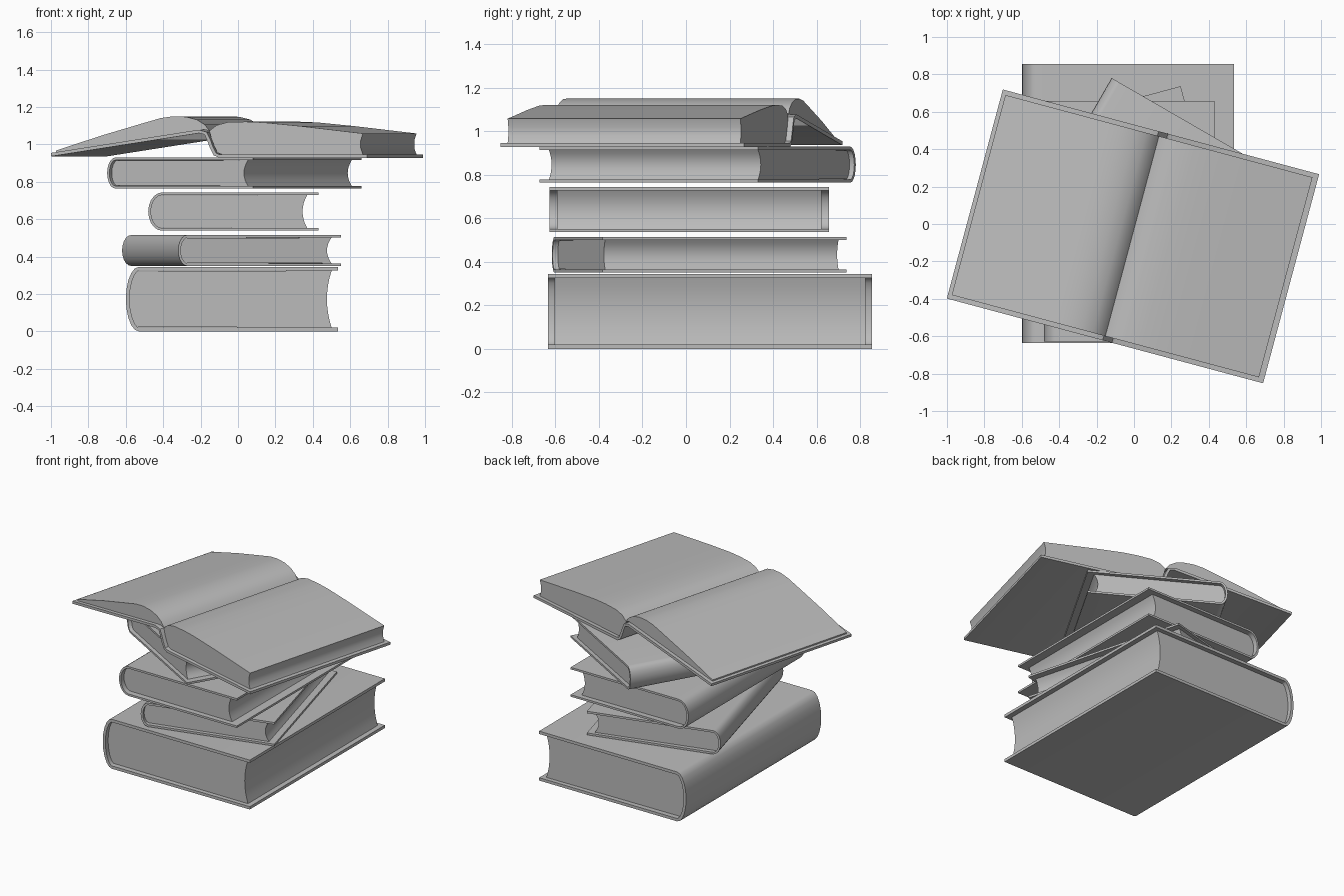
import bpy, bmesh, math
from mathutils import Vector

cube = bpy.data.objects.get("Cube")
if cube:
    bpy.data.objects.remove(cube, do_unlink=True)

grey = bpy.data.materials.new("plain grey")
grey.use_nodes = True
grey.diffuse_color = (0.5, 0.5, 0.5, 1)
bsdf = next(n for n in grey.node_tree.nodes if n.type == "BSDF_PRINCIPLED")
bsdf.inputs["Base Color"].default_value = grey.diffuse_color


def prism(name, outline, length, place, turn):
    """Extrude an x/z outline along y, then turn and place it."""
    bm = bmesh.new()
    face = bm.faces.new([bm.verts.new((x, -length / 2, z)) for x, z in outline])
    ext = bmesh.ops.extrude_face_region(bm, geom=[face], use_keep_orig=True)
    moved = [g for g in ext["geom"] if isinstance(g, bmesh.types.BMVert)]
    bmesh.ops.translate(bm, verts=moved, vec=(0, length, 0))
    bmesh.ops.recalc_face_normals(bm, faces=bm.faces)
    mesh = bpy.data.meshes.new(name)
    bm.to_mesh(mesh)
    bm.free()
    mesh.materials.append(grey)
    obj = bpy.data.objects.new(name, mesh)
    obj.location = place
    obj.rotation_euler.z = math.radians(turn)
    bpy.context.collection.objects.link(obj)
    bpy.ops.object.select_all(action="DESELECT")
    obj.select_set(True)
    bpy.context.view_layer.objects.active = obj
    bpy.ops.object.shade_smooth_by_angle(angle=math.radians(35))
    return obj


def offset(path, thick):
    """Shift a path to its right hand side by the board thickness."""
    pts = [Vector(p) for p in path]
    out = []
    for i, p in enumerate(pts):
        t = (pts[min(i + 1, len(pts) - 1)] - pts[max(i - 1, 0)]).normalized()
        out.append((p.x + t.y * thick, p.y - t.x * thick))
    return out


def closed_book(name, w, l, h, depth, thick, gap, inset, place, turn):
    # Case: flat boards joined by a rounded spine on the -x side
    path = [(w / 2, 0)]
    for k in range(11):
        a = math.pi * (k / 10 - 0.5)
        path.append((-w / 2 + depth * (1 - math.cos(a)), h / 2 * (1 + math.sin(a))))
    path.append((w / 2, h))
    inner = offset(path, thick)
    prism(name + "_cover", path + inner[::-1], l, place, turn)
    # Pages: rounded at the spine, hollow at the fore edge
    pages = inner[2:-2]
    for k in range(9):
        s = 1 - k / 4
        pages.append((w / 2 - gap - 0.025 * (1 - s * s), h / 2 + s * (h / 2 - thick)))
    prism(name + "_pages", pages, l - 2 * inset, place, turn)


closed_book("bottom_book", 1.135, 1.49, 0.345, 0.07, 0.02, 0.035, 0.03,
            (-0.032, 0.11, 0), 0)
closed_book("second_book", 0.9, 1.16, 0.165, 0.05, 0.014, 0.045, 0.025,
            (-0.035, 0.06, 0.35), 15)
closed_book("third_book", 0.91, 1.285, 0.205, 0.075, 0.014, 0.06, 0.035,
            (-0.025, 0.015, 0.538), 0)
closed_book("fourth_book", 0.9, 1.16, 0.165, 0.05, 0.014, 0.045, 0.025,
            (-0.02, 0.053, 0.764), -30)

# Open book on top: case with a bent spine, then the two page halves
place, turn, length = (-0.01, -0.065, 0), -15, 1.157
case = [(0.88, 0.928), (0.06, 0.928), (0.03, 0.942), (0.01, 0.98),
        (-0.005, 1.02), (-0.02, 1.052), (-0.05, 1.06), (-0.868, 0.936)]
prism("open_cover", case + offset(case, 0.018)[::-1], length, place, turn)

left = [(-0.85, 0.956), (-0.03, 1.079), (0, 1.072), (-0.025, 1.105), (-0.07, 1.132),
        (-0.13, 1.147), (-0.2, 1.15), (-0.27, 1.14), (-0.37, 1.112),
        (-0.6, 1.046), (-0.85, 0.966)]
prism("open_left_pages", left, length - 0.05, place, turn)

right = [(0.85, 0.946), (0.838, 0.98), (0.838, 1.02), (0.85, 1.058), (0.5, 1.098),
         (0.3, 1.117), (0.2, 1.121), (0.1, 1.118), (0.04, 1.102), (0, 1.072),
         (0.012, 1.03), (0.03, 0.985), (0.045, 0.955), (0.07, 0.946)]
prism("open_right_pages", right, length - 0.05, place, turn)
